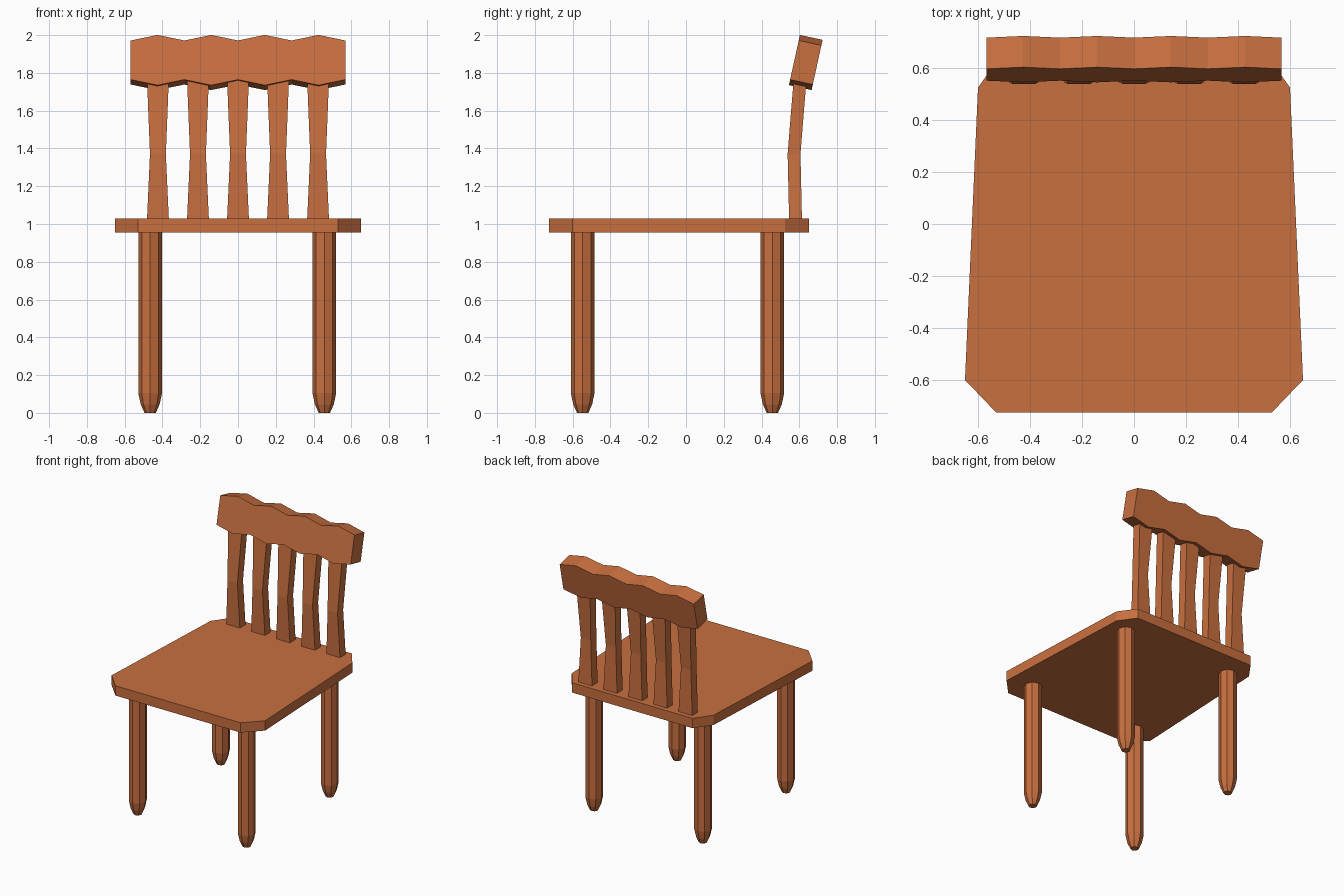
import bpy
from math import cos, sin, pi

if "Cube" in bpy.data.objects:
    bpy.data.objects.remove(bpy.data.objects["Cube"])

wood = bpy.data.materials.new("wood")
wood.diffuse_color = (0.58, 0.16, 0.05, 1)
wood.use_nodes = True
wood.node_tree.nodes["Principled BSDF"].inputs["Base Color"].default_value = wood.diffuse_color


def loft(name, rings):
    """Skin a list of equal-length rings and cap both ends."""
    n = len(rings[0])
    verts = [v for ring in rings for v in ring]
    faces = [(r * n + i, r * n + (i + 1) % n, (r + 1) * n + (i + 1) % n, (r + 1) * n + i)
             for r in range(len(rings) - 1) for i in range(n)]
    faces.append(tuple(reversed(range(n))))
    faces.append(tuple(range(len(verts) - n, len(verts))))
    mesh = bpy.data.meshes.new(name)
    mesh.from_pydata(verts, [], faces)
    mesh.materials.append(wood)
    obj = bpy.data.objects.new(name, mesh)
    bpy.context.collection.objects.link(obj)
    return obj


# Seat: tapered plank with clipped corners
half = [(0.53, -0.725), (0.65, -0.60), (0.60, 0.525), (0.51, 0.65)]
outline = half + [(-x, y) for x, y in reversed(half)]
loft("seat", [[(x, y, z) for x, y in outline] for z in (0.955, 1.03)])

# Legs: octagonal posts with rounded-off feet
leg_profile = [(0.03, 0), (0.05, 0.045), (0.063, 0.105), (0.063, 0.965)]
for side, x in (("left", -0.465), ("right", 0.457)):
    for end, y in (("front", -0.547), ("back", 0.457)):
        loft(f"{end}_{side}_leg",
             [[(x + r * cos(i * pi / 4), y + r * sin(i * pi / 4), z) for i in range(8)]
              for r, z in leg_profile])

# Back slats: waisted and bent backwards, tops buried in the rail
slat_profile = [(0.058, 0.58, 1.02), (0.042, 0.572, 1.37),
                (0.050, 0.588, 1.57), (0.059, 0.607, 1.80)]   # half width, y, z
for k in range(5):
    x = (k - 2) * 0.212
    loft(f"back_slat_{k + 1}",
         [[(x - w, y - 0.034, z), (x + w, y - 0.034, z),
           (x + w, y + 0.034, z), (x - w, y + 0.034, z)] for w, y, z in slat_profile])

# Top rail: tilted board with zigzag top and bottom edges
rings = []
for k in range(9):
    x = -0.568 + k * 0.142
    h = 0.136 if k % 2 else 0.106          # half height along the tilt
    dy, dz = 0.214 * h, 0.977 * h
    y, z = 0.574, 1.868
    rings.append([(x, y - dy, z - dz), (x, y + dy, z + dz),
                  (x, y + dy + 0.12, z + dz - 0.026), (x, y - dy + 0.12, z - dz - 0.026)])
rail = loft("top_rail", rings)

# Consistent outward normals
import bmesh
for obj in bpy.context.collection.objects:
    bm = bmesh.new()
    bm.from_mesh(obj.data)
    bmesh.ops.recalc_face_normals(bm, faces=bm.faces)
    bm.to_mesh(obj.data)
    bm.free()
